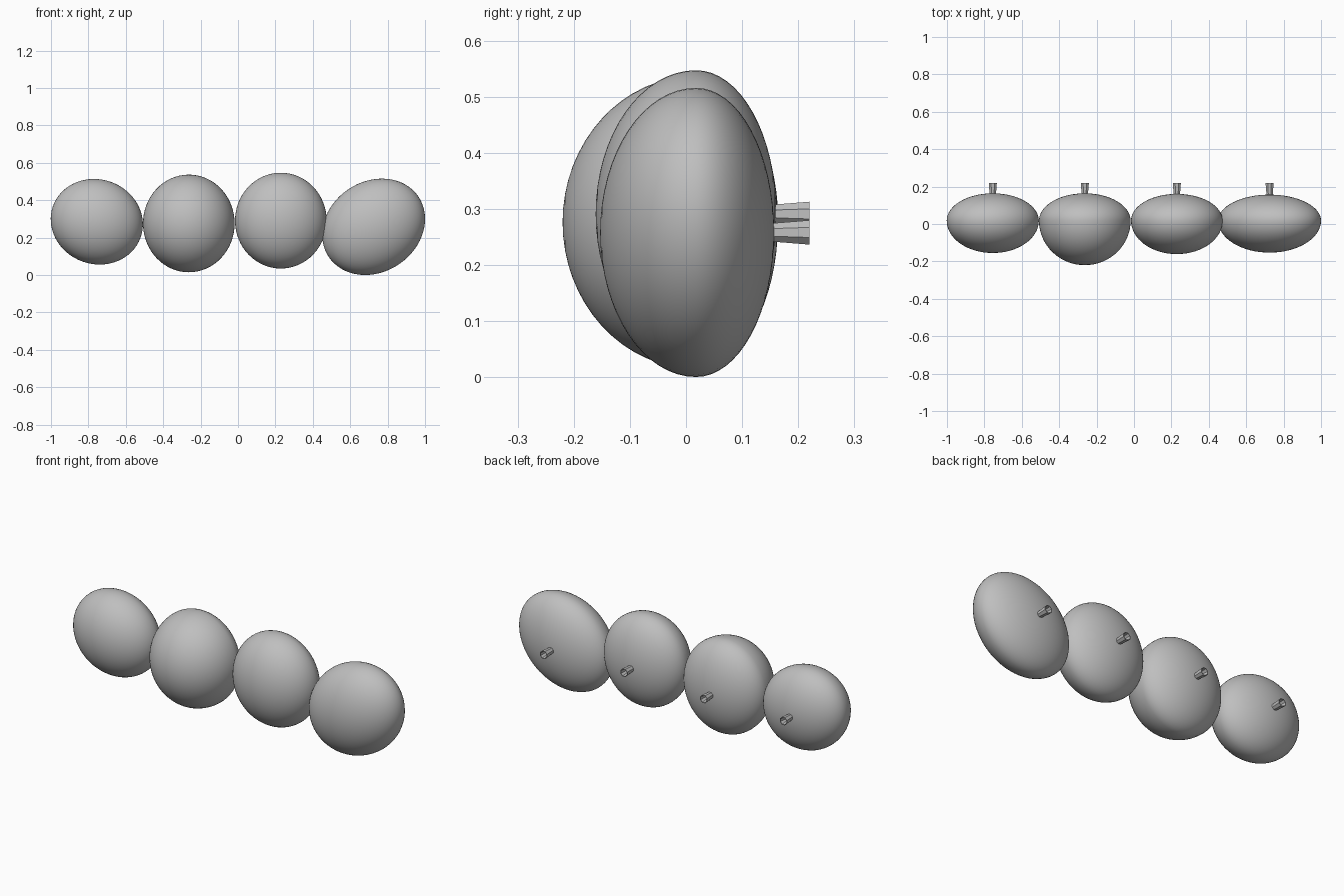
import bpy, bmesh, math
from mathutils import Matrix

if "Cube" in bpy.data.objects:
    bpy.data.objects.remove(bpy.data.objects["Cube"])

grey = bpy.data.materials.new("warm_grey")
grey.diffuse_color = (0.52, 0.52, 0.52, 1)
grey.use_nodes = True
grey.node_tree.nodes["Principled BSDF"].inputs["Base Color"].default_value = grey.diffuse_color


def finish(name, bm, smooth):
    me = bpy.data.meshes.new(name)
    bmesh.ops.recalc_face_normals(bm, faces=bm.faces)
    for f in bm.faces:
        f.smooth = smooth
    bm.to_mesh(me)
    bm.free()
    me.materials.append(grey)
    ob = bpy.data.objects.new(name, me)
    bpy.context.collection.objects.link(ob)


def pebble(name, cx, cz, a, b, tilt, front, back, y0=0.018):
    """Lens shaped pebble: tilted ellipse outline, separate front and back depth."""
    bm = bmesh.new()
    bmesh.ops.create_uvsphere(bm, u_segments=64, v_segments=32, radius=1,
                              matrix=Matrix.Rotation(math.pi / 2, 4, 'X'))
    c, s = math.cos(tilt), math.sin(tilt)
    for v in bm.verts:
        x, y, z = v.co
        x, z = x * a, z * b
        v.co = (cx + x * c - z * s,
                y0 + y * (front if y < 0 else back),
                cz + x * s + z * c)
    finish(name, bm, True)


def stem(name, cx, cz, sides=8):
    """Open, hollow peg flaring towards the back."""
    bm = bmesh.new()
    rings = []
    for r, y in ((0.017, 0.145), (0.0235, 0.22), (0.0195, 0.22), (0.014, 0.166)):
        rings.append([bm.verts.new((cx + r * math.cos(2 * math.pi * (i + .5) / sides), y,
                                    cz + r * math.sin(2 * math.pi * (i + .5) / sides)))
                      for i in range(sides)])
    for p, q in zip(rings, rings[1:]):
        for i in range(sides):
            j = (i + 1) % sides
            bm.faces.new((p[i], p[j], q[j], q[i]))
    bm.faces.new(rings[0])
    bm.faces.new(rings[-1])
    finish(name, bm, False)


# centre x, centre z, half width, half height, tilt, front depth, back depth
pebbles = [
    (-0.755, 0.285, 0.249, 0.226, math.radians(-20), 0.173, 0.146),
    (-0.263, 0.276, 0.245, 0.261, 0.0, 0.238, 0.146),
    (0.229, 0.291, 0.245, 0.256, 0.0, 0.179, 0.143),
    (0.725, 0.258, 0.289, 0.242, math.radians(34), 0.171, 0.139),
]
for n, p in enumerate(pebbles, 1):
    pebble(f"pebble_knob_{n}", *p)
    stem(f"wall_peg_{n}", p[0], p[1])
